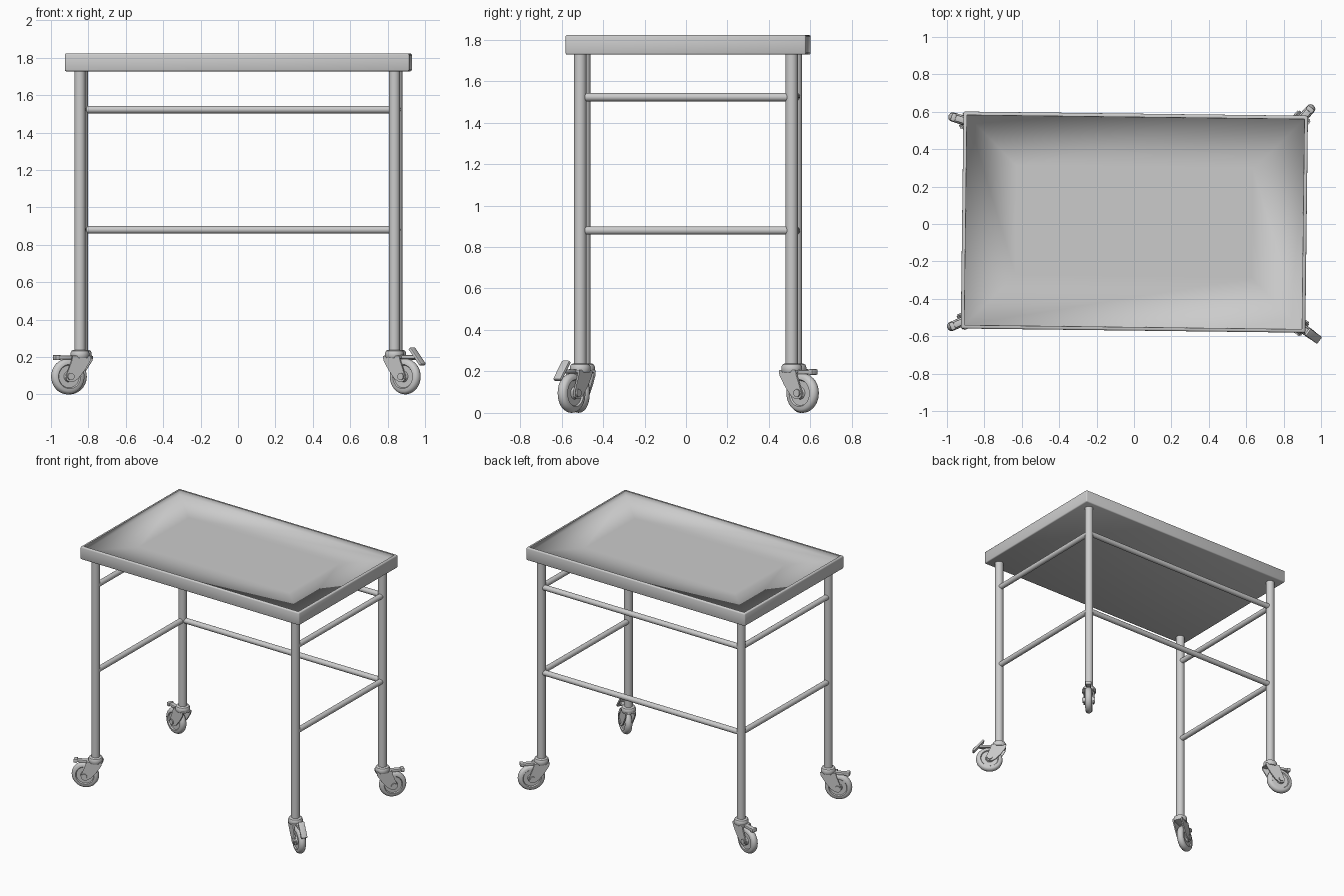
import bpy, bmesh
from math import radians, pi
from mathutils import Matrix, Vector

if "Cube" in bpy.data.objects:
    bpy.data.objects.remove(bpy.data.objects["Cube"])

# whole cart frame is turned very slightly clockwise
FRAME = Matrix.Translation((0.002, 0.01, 0)) @ Matrix.Rotation(radians(-0.7), 4, 'Z')


def to_mesh(bm, name, angle=35):
    bmesh.ops.recalc_face_normals(bm, faces=bm.faces)
    me = bpy.data.meshes.new(name)
    bm.to_mesh(me)
    bm.free()
    if angle:
        for p in me.polygons:
            p.use_smooth = True
        me.set_sharp_from_angle(angle=radians(angle))
    return me


def place(me, name, matrix):
    ob = bpy.data.objects.new(name, me)
    bpy.context.collection.objects.link(ob)
    ob.matrix_world = matrix
    return ob


def rod_mesh(name, a, b, r, seg=24):
    a, b = Vector(a), Vector(b)
    d = b - a
    m = Matrix.Translation((a + b) / 2) @ d.to_track_quat('Z', 'Y').to_matrix().to_4x4()
    bm = bmesh.new()
    bmesh.ops.create_cone(bm, cap_ends=True, segments=seg, radius1=r, radius2=r,
                          depth=d.length, matrix=m)
    return to_mesh(bm, name)


def add_box(bm, loc, size, bevel=0.005, tilt=0):
    m = (Matrix.Translation(loc) @ Matrix.Rotation(radians(tilt), 4, 'Y')
         @ Matrix.Diagonal((*size, 1)))
    v = bmesh.ops.create_cube(bm, size=1, matrix=m)['verts']
    edges = list({e for x in v for e in x.link_edges})
    bmesh.ops.bevel(bm, geom=edges, offset=bevel, segments=2, profile=0.5, affect='EDGES')


def lathe(name, profile, axis, steps=40):
    # profile holds (radius, offset along axis)
    bm = bmesh.new()
    pts = [(r, h, 0) if axis == 'Y' else (r, 0, h) for r, h in profile]
    vs = [bm.verts.new(p) for p in pts]
    es = [bm.edges.new(p) for p in zip(vs, vs[1:])]
    bmesh.ops.spin(bm, geom=vs + es, cent=(0, 0, 0), angle=2 * pi, steps=steps,
                   axis=(0, 1, 0) if axis == 'Y' else (0, 0, 1))
    bmesh.ops.remove_doubles(bm, verts=bm.verts, dist=1e-5)
    return to_mesh(bm, name)


# tray: bevelled slab with a shallow floor that shades softly into its walls
bm = bmesh.new()
add_box(bm, (0, 0, 1.775), (1.842, 1.16, 0.095), 0.008)
top = max((f for f in bm.faces if f.calc_center_median().z > 1.8), key=lambda f: f.calc_area()
          if f.calc_center_median().z > 1.82 else 0)
bmesh.ops.inset_region(bm, faces=[top], thickness=0.015)
bmesh.ops.inset_region(bm, faces=[top], thickness=0.002)
bmesh.ops.translate(bm, verts=top.verts, vec=(0, 0, -0.035))
border = list(top.edges)
walls = [e for v in top.verts for e in v.link_edges if e not in border]
bmesh.ops.inset_region(bm, faces=[top], thickness=0.38)
bm.normal_update()
for f in bm.faces:
    f.smooth = True
for e in bm.edges:
    e.smooth = e.calc_face_angle(0) < radians(50)
for e in border + walls:
    e.smooth = True
place(to_mesh(bm, "tray", 0), "tray", FRAME)

# legs and side / back rails (front is open)
LX, LY = 0.841, 0.51
for sx, nx in ((-1, "left"), (1, "right")):
    for sy, ny in ((-1, "front"), (1, "back")):
        n = f"{ny}_{nx}_leg"
        place(rod_mesh(n, (sx * LX, sy * LY, 0.22), (sx * LX, sy * LY, 1.735), 0.03), n, FRAME)
for z, nz in ((0.88, "lower"), (1.523, "upper")):
    for sx, nx in ((-1, "left"), (1, "right")):
        n = f"{nz}_{nx}_rail"
        place(rod_mesh(n, (sx * LX, -LY, z), (sx * LX, LY, z), 0.02), n, FRAME)
    n = f"{nz}_back_rail"
    place(rod_mesh(n, (-LX, LY, z), (LX, LY, z), 0.02), n, FRAME)

# caster wheel: tyre with shallow recessed disc and hub
half = [(0, .027), (.026, .027), (.03, .017), (.06, .017), (.065, .025), (.08, .024),
        (.089, .018), (.094, .008)]
wheel = lathe("wheel", half + [(.0955, 0)] + [(r, -h) for r, h in reversed(half)], 'Y')

# swivel cap
cap = lathe("swivel_cap", [(0, .195), (.046, .195), (.05, .202), (.05, .222), (.045, .233),
                           (.036, .238), (0, .238)], 'Z', 32)

# fork: two side cheeks and a bridge
outline = [(-.05, .205), (.058, .205), (.064, .18), (.086, .125), (.097, .098), (.094, .077),
           (.079, .066), (.056, .066), (.026, .085), (-.012, .13), (-.045, .18)]
bm = bmesh.new()
for s in (-1, 1):
    f = bm.faces.new([bm.verts.new((x, s * .029, z)) for x, z in outline])
    ext = bmesh.ops.extrude_face_region(bm, geom=[f], use_keep_orig=True)['geom']
    bmesh.ops.translate(bm, vec=(0, s * .009, 0),
                        verts=[g for g in ext if isinstance(g, bmesh.types.BMVert)])
add_box(bm, (.004, 0, .2), (.105, .074, .014), 0.004)
fork = to_mesh(bm, "fork")

axle = rod_mesh("axle", (.071, -.046, .0955), (.071, .046, .0955), .019, 16)

# brake pedals: flat (released) and tipped
bm = bmesh.new()
add_box(bm, (.085, 0, .197), (.1, .034, .02))
add_box(bm, (.138, 0, .197), (.026, .044, .028), .006)
pedal_flat = to_mesh(bm, "brake_pedal_flat")
bm = bmesh.new()
add_box(bm, (.09, 0, .2), (.11, .03, .02))
add_box(bm, (.15, 0, .203), (.118, .046, .018), .006, 50)
pedal_tipped = to_mesh(bm, "brake_pedal_tipped")

# four casters, each swivelled its own way
for sx, sy, ang, name in ((-1, -1, 204, "front_left"), (-1, 1, 163, "back_left"),
                          (1, 1, 48, "back_right"), (1, -1, -36, "front_right")):
    m = (Matrix.Translation(FRAME @ Vector((sx * LX, sy * LY, 0)))
         @ Matrix.Rotation(radians(ang), 4, 'Z'))
    place(wheel, f"{name}_wheel", m @ Matrix.Translation((.071, 0, .0955)))
    place(cap, f"{name}_swivel_cap", m)
    place(fork, f"{name}_fork", m)
    place(axle, f"{name}_axle", m)
    place(pedal_tipped if name == "front_right" else pedal_flat, f"{name}_brake_pedal", m)
